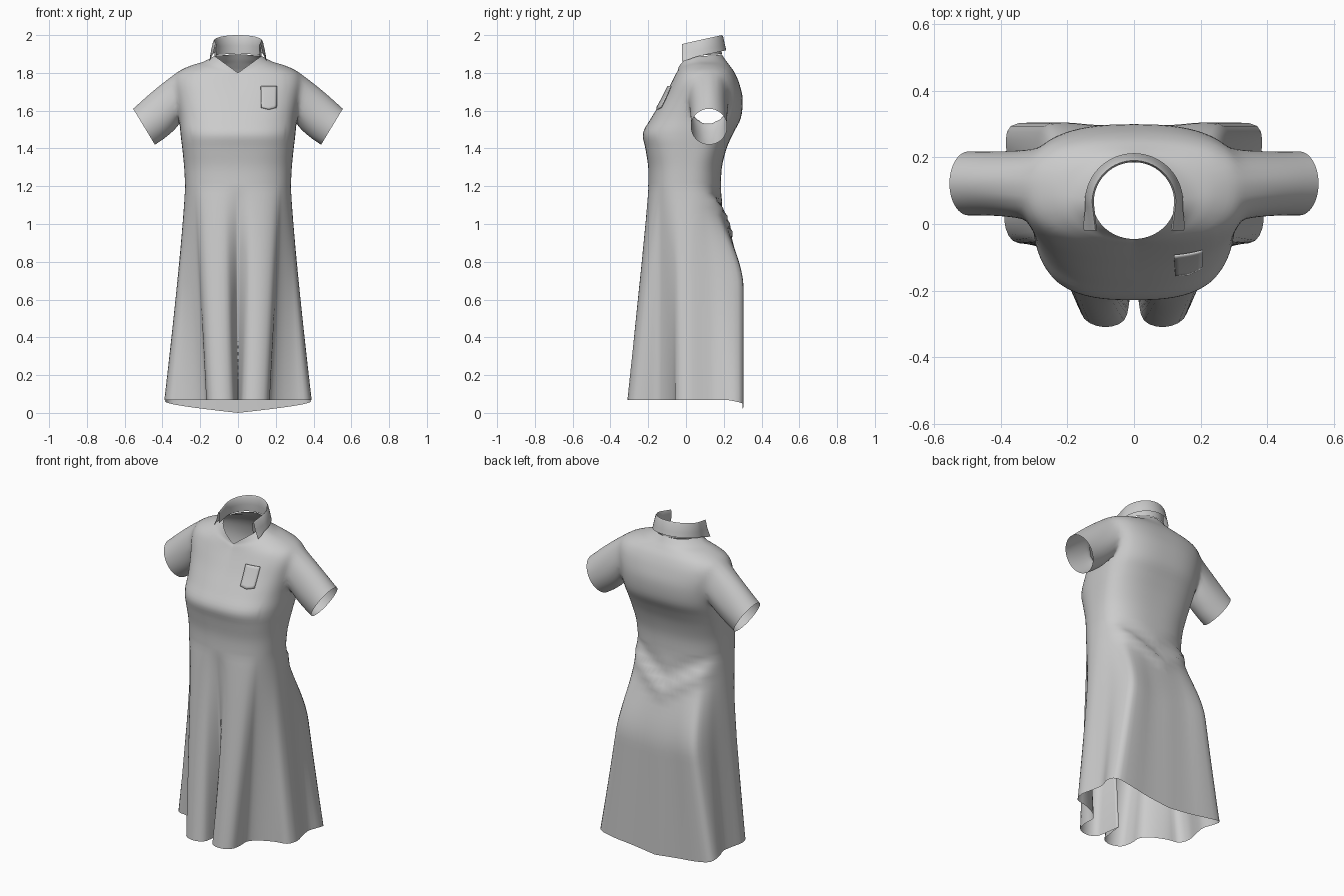
import bpy, bmesh
from math import sin, cos, pi, radians, exp, atan2
from mathutils import Vector
from mathutils.bvhtree import BVHTree

if "Cube" in bpy.data.objects:
    bpy.data.objects.remove(bpy.data.objects["Cube"])


def spline(pts, per):
    """Catmull-Rom through tuples of any length."""
    out = []
    for i in range(len(pts) - 1):
        p0, p1, p2, p3 = (pts[max(i - 1, 0)], pts[i], pts[i + 1], pts[min(i + 2, len(pts) - 1)])
        for k in range(per):
            t = k / per
            out.append(tuple(b + .5 * t * (c - a + t * (2*a - 5*b + 4*c - d + t * (3*(b - c) + d - a)))
                             for a, b, c, d in zip(p0, p1, p2, p3)))
    return out + [tuple(pts[-1])]


def clamp(v):
    return max(0.0, min(1.0, v))


def smooth(v):
    v = clamp(v)
    return v * v * (3 - 2 * v)


def grid(bm, rows):
    vs = [[bm.verts.new(p) for p in r] for r in rows]
    for a, b in zip(vs, vs[1:]):
        for i in range(len(a) - 1):
            bm.faces.new((a[i], a[i + 1], b[i + 1], b[i]))
    return vs


def finish(bm, name, mirror=True, thick=0, angle=60):
    me = bpy.data.meshes.new(name)
    bm.to_mesh(me)
    ob = bpy.data.objects.new(name, me)
    bpy.context.collection.objects.link(ob)
    if mirror:
        m = ob.modifiers.new("mirror", 'MIRROR')
        m.merge_threshold = .0005
    if thick:
        m = ob.modifiers.new("thickness", 'SOLIDIFY')
        m.thickness = thick
    bpy.ops.object.select_all(action='DESELECT')
    ob.select_set(True)
    bpy.context.view_layer.objects.active = ob
    bpy.ops.object.shade_smooth_by_angle(angle=radians(angle))
    return ob


# Hem outline with pleats: angle from front centre, x, y
HEM = spline([(0, 0, -.13), (5, .012, -.22), (12, .03, -.29), (25, .09, -.31), (38, .15, -.285),
              (46, .168, -.22), (52, .168, -.15), (60, .22, -.10), (72, .30, -.065), (84, .365, -.05),
              (94, .39, .01), (104, .375, .09), (114, .365, .16), (126, .385, .23), (138, .37, .295),
              (152, .28, .305), (166, .15, .298), (180, 0, .30)], 3)

# Bodice rings: z side, z front, z back, half width, y front, y back, y centre, squareness
BODICE = spline([
    (1.20, 1.20, 1.20, .28, -.200, .185, .00, 2.5),
    (1.30, 1.30, 1.30, .285, -.200, .190, .01, 2.6),
    (1.40, 1.40, 1.40, .295, -.215, .215, .03, 2.8),
    (1.48, 1.48, 1.48, .305, -.228, .250, .05, 2.8),
    (1.56, 1.56, 1.56, .312, -.185, .290, .08, 2.7),
    (1.66, 1.65, 1.66, .330, -.130, .300, .10, 2.6),
    (1.75, 1.72, 1.74, .345, -.090, .283, .11, 2.5),
    (1.805, 1.76, 1.80, .320, -.068, .258, .11, 2.4),
    (1.84, 1.785, 1.84, .245, -.055, .230, .10, 2.2),
    (1.86, 1.795, 1.87, .180, -.048, .208, .08, 2.0),
    (1.89, 1.80, 1.90, .125, -.045, .188, .07, 2.0)], 4)


def ring_point(r, a):
    zs, zf, zb, hw, yf, yb, yc, n = r
    x = hw * abs(sin(a)) ** (2 / n) if 0 < a < pi - 1e-5 else 0
    y = yc + ((yf if cos(a) > 0 else yb) - yc) * abs(cos(a)) ** (2 / n)
    return Vector((x, y, zs + ((zf if cos(a) > 0 else zb) - zs) * (1 - x / hw)))


# Skirt rows blend the pleated hem into the waist
rows = []
N = 30
for k in range(N):
    d = 1 - k / N
    row = []
    for deg, hx, hy in HEM:
        w = ring_point(BODICE[0], radians(deg))
        hz = .068 * (1 - clamp((deg - 125) / 55))
        back = smooth((deg - 90) / 50)
        fy = d ** .95 * (1 - back) + smooth(d / .47) * back
        x = w.x + (hx - w.x) * d ** 1.2
        y = w.y + (hy - w.y) * fy
        z = w.z + (hz - w.z) * d
        y += back * .018 * exp(-((z - .97 - .6 * x) / .035) ** 2)      # draped fold at the back
        y -= back * .012 * exp(-((z - 1.05 - .6 * x) / .04) ** 2)
        row.append((x, y, z))
    rows.append(row)
for r in BODICE:
    rows.append([ring_point(r, radians(h[0])) for h in HEM])

bm = bmesh.new()
grid(bm, rows)

# Armhole
CY, CZ, RY, RZ = .12, 1.67, .108, .128
hole = []
for f in bm.faces:
    c = f.calc_center_median()
    if c.x > .2 and ((c.y - CY) / RY) ** 2 + ((c.z - CZ) / RZ) ** 2 < 1:
        hole.append(f)
bmesh.ops.delete(bm, geom=hole, context='FACES')
edges = [e for e in bm.edges if e.is_boundary and all(v.co.x > .15 and v.co.z > 1.3 for v in e.verts)]
start = max((v for e in edges for v in e.verts), key=lambda v: v.co.z)
loop, left = [start], set(edges)
while left:
    e = next((e for e in left if loop[-1] in e.verts), None)
    if e is None:
        break
    left.discard(e)
    v = e.other_vert(loop[-1])
    if v is start:
        break
    loop.append(v)


def hole_angle(v):
    return atan2((v.co.y - CY) / RY, (v.co.z - CZ) / RZ)


n = len(loop)
turn = sum(((hole_angle(loop[(i + 1) % n]) - hole_angle(loop[i]) + pi) % (2 * pi)) - pi for i in range(n))
sign = 1 if turn > 0 else -1
a0 = hole_angle(start)
for v in loop:
    a = hole_angle(v)
    v.co.y, v.co.z = CY + RY * sin(a), CZ + RZ * cos(a)

# Sleeve grown from the armhole to the cuff
axis, up, cuff = Vector((.855, 0, -.518)), Vector((.518, 0, .855)), Vector((.4975, .122, 1.515))
base = [v.co.copy() for v in loop]
prev = loop
STEPS = 9
for s in range(1, STEPS + 1):
    t = s / STEPS
    cur = []
    for i, p0 in enumerate(base):
        a = a0 + sign * 2 * pi * i / n
        p2 = cuff + up * (.111 * cos(a)) + Vector((0, .096 * sin(a), 0))
        p1 = p2 - axis * .14 + up * (.032 * max(0, cos(a)))
        cur.append(bm.verts.new(p0 * (1 - t) ** 2 + p1 * 2 * t * (1 - t) + p2 * t * t))
    for i in range(n):
        j = (i + 1) % n
        q = (prev[i], prev[j], cur[j], cur[i])
        bm.faces.new(q if sign < 0 else q[::-1])
    prev = cur
bm.normal_update()
if sum(f.normal.dot(f.calc_center_median() - cuff) for f in prev[0].link_faces) < 0:
    bmesh.ops.reverse_faces(bm, faces=list(bm.faces)[-n * STEPS:])
soft = [v for v in bm.verts if v.co.x > .25 and v.co.z > 1.46 and not v.is_boundary]
for _ in range(4):
    bmesh.ops.smooth_vert(bm, verts=soft, factor=.5, use_axis_x=True, use_axis_y=True, use_axis_z=True)
bm.normal_update()
surface = BVHTree.FromBMesh(bm)
finish(bm, "dress_body")

# Chest pocket laid on the bodice
pk = bmesh.new()
prow = []
for j in range(9):
    v = j / 8
    row = []
    for i in range(7):
        u = i / 6 * 2 - 1
        x = .163 + .043 * u * (.93 + .07 * v)
        z = 1.605 + .122 * v + .01 * abs(u) * (1 - v)
        hit = surface.ray_cast(Vector((x, -1, z)), Vector((0, 1, 0)))[0]
        row.append((x, (hit.y if hit else -.13) - .007, z))
    prow.append(row)
grid(pk, prow)
finish(pk, "chest_pocket", mirror=False, thick=-.006, angle=40)

# Folded collar: each station gives stand base, fold and falling edge
cb = bmesh.new()
stations = []
M = 24
for k in range(M + 1):
    t = k / M
    if t < .3:
        q = t / .3
        dx, dy, y0 = 1 - .08 * (1 - q), 0, -.02 + .085 * q
    else:
        a = (t - .3) / .7 * pi / 2
        dx, dy, y0 = (cos(a) if k < M else 0), sin(a), .065
    back = clamp((y0 + .12 * dy + .02) / .205)
    tip = 1 - smooth(t / .3)
    section = [(.125, 1.885 + .015 * back), (.121, 1.925 + .02 * back), (.121, 1.945 + .045 * back),
               (.126, 1.953 + .047 * back), (.132, 1.945 + .045 * back),
               (.142, 1.905 + .04 * back), (.148 + .016 * tip, 1.865 + .055 * back - .005 * tip)]
    stations.append([(r * dx, y0 + r * dy, z) for r, z in section])
grid(cb, [list(c) for c in zip(*stations)][::-1])
finish(cb, "collar")
